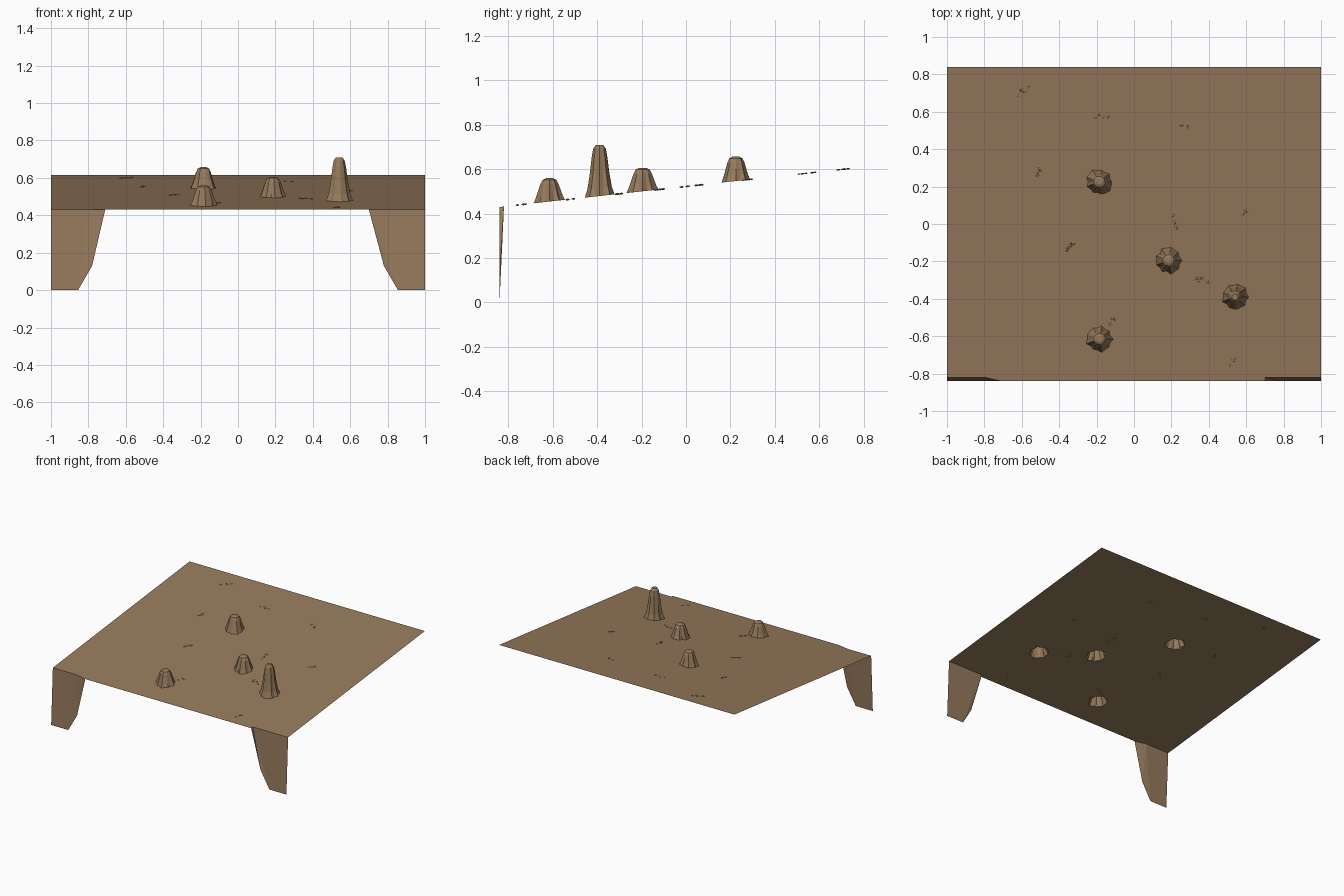
import bpy, bmesh, math, random
from mathutils import Matrix, Vector

random.seed(4)
cube = bpy.data.objects.get("Cube")
if cube:
    bpy.data.objects.remove(cube, do_unlink=True)

earth = bpy.data.materials.new("earth_brown")
earth.use_nodes = True
colour = (0.305, 0.195, 0.107, 1)
earth.diffuse_color = colour
bsdf = earth.node_tree.nodes["Principled BSDF"]
bsdf.inputs["Base Color"].default_value = colour
bsdf.inputs["Roughness"].default_value = 0.9

FRONT, INSET, BACK = -0.84, -0.82, 0.84
LIP = 0.43
SLOPE = 0.11


def ground(y):
    return LIP + (y - FRONT) * SLOPE


def finish(bm, name):
    mesh = bpy.data.meshes.new(name)
    bm.to_mesh(mesh)
    bm.free()
    mesh.materials.append(earth)
    obj = bpy.data.objects.new(name, mesh)
    bpy.context.collection.objects.link(obj)
    return obj


def ring(bm, points):
    return [bm.verts.new(p) for p in points]


def faces_object(name, faces):
    bm = bmesh.new()
    for pts in faces:
        bm.faces.new(ring(bm, pts))
    bmesh.ops.remove_doubles(bm, verts=bm.verts, dist=0.0001)
    bmesh.ops.triangulate(bm, faces=bm.faces)
    bmesh.ops.recalc_face_normals(bm, faces=bm.faces)
    return finish(bm, name)


# Stalagmites: x, y, height
SPIRES = [(-0.185, 0.225, 0.11), (0.185, -0.195, 0.105),
          (0.54, -0.39, 0.23), (-0.185, -0.615, 0.105)]
SHORT = [(1, 0), (0.87, 0.2), (0.72, 0.5), (0.6, 0.75), (0.46, 0.93), (0.24, 1)]
TALL = [(1, 0), (0.82, 0.16), (0.66, 0.45), (0.54, 0.75), (0.43, 0.93), (0.25, 1)]
SIDES = 18
RADIUS = 0.066
bases = []
for i, (cx, cy, height) in enumerate(SPIRES):
    bm = bmesh.new()
    profile = TALL if height > 0.2 else SHORT
    folds = [1 + random.uniform(-0.09, 0.09) + 0.05 * (-1) ** k for k in range(SIDES)]
    rings = []
    for radius, rise in profile:
        pts = []
        for k in range(SIDES):
            a = math.tau * k / SIDES
            r = RADIUS * radius * (1 + (folds[k] - 1) * (1 - 0.5 * rise))
            x, y = cx + r * math.cos(a), cy + r * math.sin(a)
            pts.append((x, y, ground(y) * (1 - rise) + ground(cy) * rise + height * rise))
        rings.append(ring(bm, pts))
        if rise == 0:
            bases.append(pts)
    for low, high in zip(rings, rings[1:]):
        for k in range(SIDES):
            n = (k + 1) % SIDES
            bm.faces.new((low[k], low[n], high[n], high[k]))
    bm.faces.new(rings[-1])
    finish(bm, f"stalagmite_{i + 1}")

# Sloping floor sheet, open beneath each stalagmite
outline = [(-1, INSET), (-0.8, INSET), (-0.71, FRONT), (0.7, FRONT),
           (0.7, INSET), (1, INSET), (1, BACK), (-1, BACK)]
bm = bmesh.new()
loops = [[(x, y, ground(y)) for x, y in outline]] + bases
edges = []
for loop in loops:
    vs = ring(bm, loop)
    edges += [bm.edges.new((v, vs[(k + 1) % len(vs)])) for k, v in enumerate(vs)]
bmesh.ops.triangle_fill(bm, edges=edges, use_beauty=True, normal=Vector((0, 0, 1)))
for f in bm.faces:
    f.normal_update()
    if f.normal.z < 0:
        f.normal_flip()
finish(bm, "floor_sheet")

# Front wall panels, leaning back at the top
top = ground(INSET)
faces_object("right_wall_panel", [
    [(-1, FRONT, 0), (-0.855, FRONT, 0), (-0.8, INSET, top), (-1, INSET, top)],
    [(-0.855, FRONT, 0), (-0.78, FRONT, 0.13), (-0.8, INSET, top)],
    [(-0.78, FRONT, 0.13), (-0.71, FRONT, LIP), (-0.8, INSET, top)]])
faces_object("left_wall_panel", [
    [(1, FRONT, 0), (0.855, FRONT, 0), (0.7, INSET, top), (1, INSET, top)],
    [(0.855, FRONT, 0), (0.78, FRONT, 0.13), (0.7, INSET, top)],
    [(0.78, FRONT, 0.13), (0.7, FRONT, LIP), (0.7, INSET, top)]])

# Clusters of small flat pebbles
CLUSTERS = [(-0.6, 0.71), (-0.17, 0.57), (0.27, 0.53), (-0.51, 0.275), (0.59, 0.06),
            (0.21, 0.01), (-0.35, -0.12), (0.36, -0.3), (-0.13, -0.52), (0.52, -0.74)]
tilt = Matrix.Rotation(math.atan(SLOPE), 4, "X")
for i, (cx, cy) in enumerate(CLUSTERS):
    bm = bmesh.new()
    turn = random.uniform(0, math.pi)
    for k in range(4):
        along = (k - 1.5) * 0.019
        x = cx + along * math.cos(turn) + random.uniform(-0.01, 0.01)
        y = cy + along * math.sin(turn) + random.uniform(-0.01, 0.01)
        size = random.uniform(0.008, 0.012)
        place = Matrix.Translation((x, y, ground(y))) @ tilt @ Matrix.Diagonal((1, 0.85, 0.4, 1))
        bmesh.ops.create_icosphere(bm, subdivisions=1, radius=size, matrix=place)
    finish(bm, f"pebble_cluster_{i + 1}")
